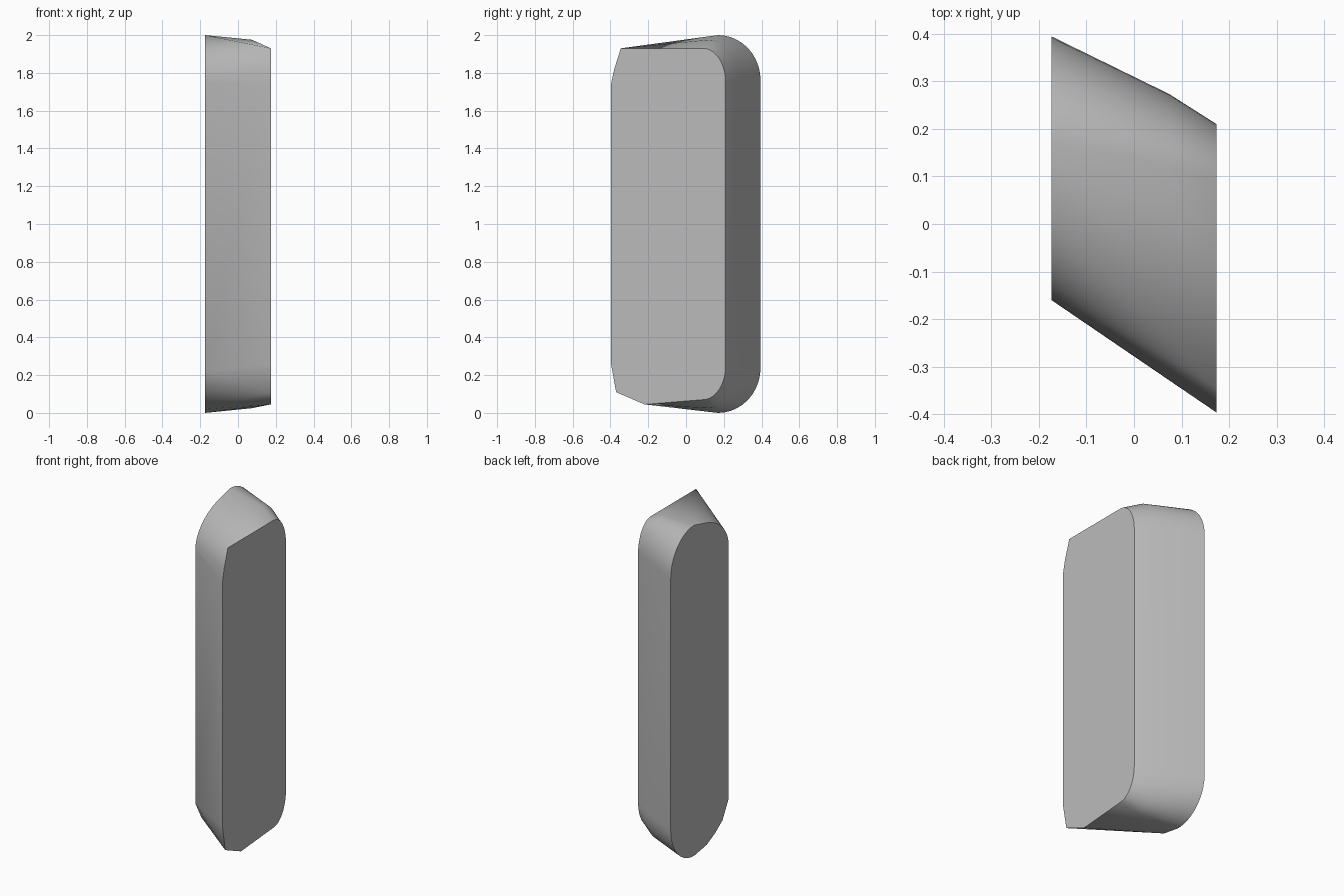
import bpy, bmesh, math

cube = bpy.data.objects.get("Cube")
if cube:
    bpy.data.objects.remove(cube, do_unlink=True)

# Single stone grey
grey = bpy.data.materials.new("stone_grey")
grey.use_nodes = True
colour = (0.5, 0.5, 0.5, 1)
grey.diffuse_color = colour
grey.node_tree.nodes["Principled BSDF"].inputs["Base Color"].default_value = colour


def arc(cy, cz, ry, rz, start, end, steps=10):
    """Elliptical corner in the y-z plane, angles in degrees."""
    angles = [math.radians(start + (end - start) * i / steps) for i in range(steps + 1)]
    return [(cy + ry * math.cos(a), cz + rz * math.sin(a)) for a in angles]


# Large rounded face on the -x side
large_face = arc(0.17, 1.76, 0.225, 0.24, 0, 90)
large_face += arc(0.17, 1.75, 0.33, 0.235, 95, 180)
large_face += [(-0.16, 0.22), (-0.1, 0.11), (-0.03, 0.06), (0.05, 0.02)]
large_face += arc(0.17, 0.24, 0.225, 0.24, -90, 0)

# Slight bulge between the two faces
middle = arc(0.12, 1.76, 0.153, 0.215, 0, 90)
middle += arc(0.12, 0.24, 0.153, 0.215, -90, 0)

# Smaller chipped face on the +x side
small_face = arc(0.09, 1.75, 0.12, 0.18, 0, 90)
small_face += [(-0.345, 1.93), (-0.38, 1.82), (-0.397, 1.74),
               (-0.397, 0.26), (-0.37, 0.11), (-0.22, 0.045)]
small_face += arc(0.09, 0.25, 0.12, 0.18, -90, 0)

# Skin the sections into one convex slab
bm = bmesh.new()
for x, section in ((-0.174, large_face), (0.075, middle), (0.174, small_face)):
    for y, z in section:
        bm.verts.new((x, y, z))
bmesh.ops.remove_doubles(bm, verts=bm.verts, dist=0.001)
hull = bmesh.ops.convex_hull(bm, input=bm.verts)
unused = {g for g in hull["geom_interior"] + hull["geom_unused"]
          if isinstance(g, bmesh.types.BMVert)}
bmesh.ops.delete(bm, geom=list(unused), context="VERTS")
bmesh.ops.dissolve_limit(bm, angle_limit=math.radians(0.5), verts=bm.verts, edges=bm.edges)
bmesh.ops.recalc_face_normals(bm, faces=bm.faces)

mesh = bpy.data.meshes.new("stone_slab")
bm.to_mesh(mesh)
bm.free()
mesh.materials.append(grey)
slab = bpy.data.objects.new("stone_slab", mesh)
bpy.context.collection.objects.link(slab)
bpy.context.view_layer.objects.active = slab
slab.select_set(True)
bpy.ops.object.shade_smooth_by_angle(angle=math.radians(30))
